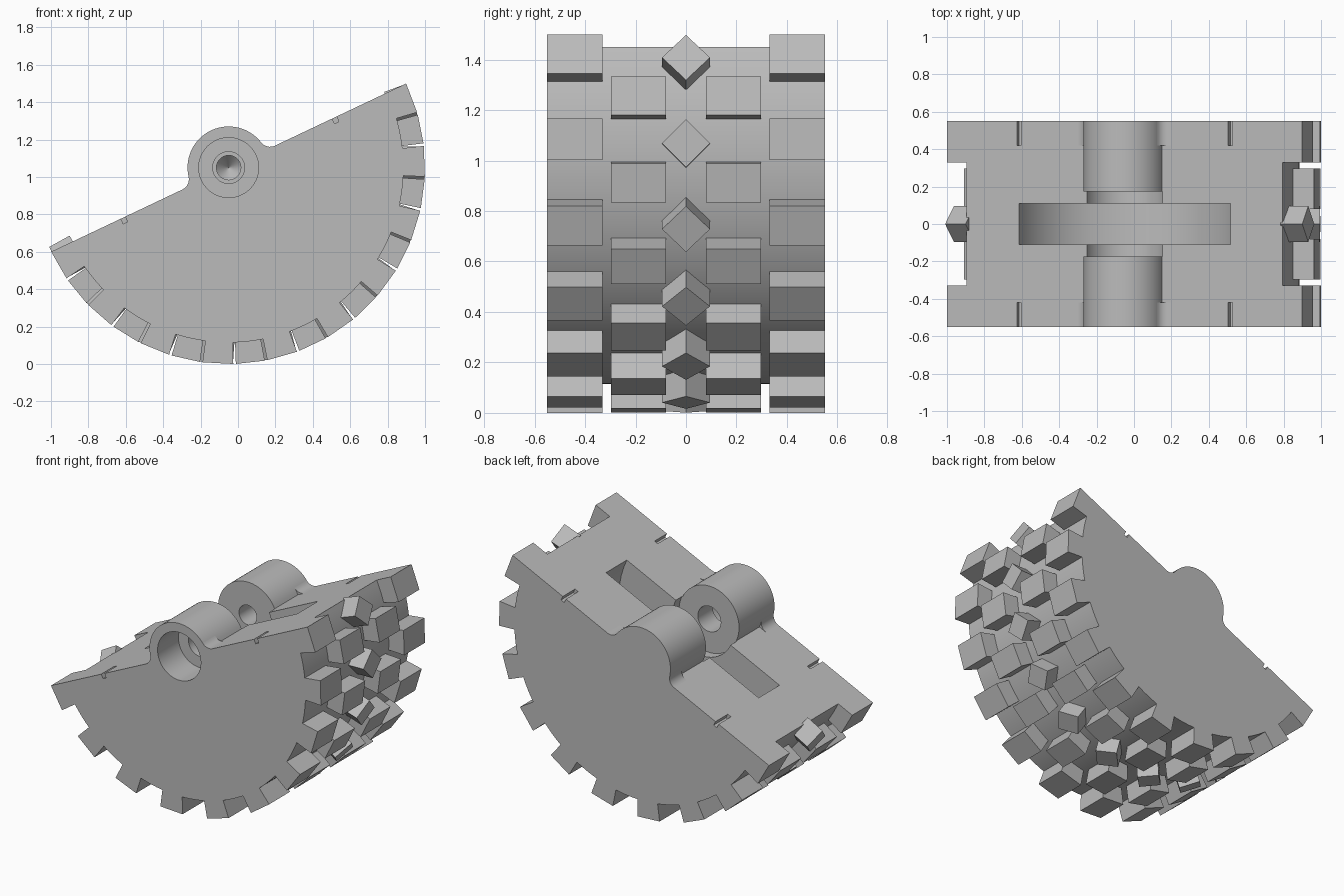
import bpy, bmesh
from math import sin, cos, radians, sqrt, atan2, pi
from mathutils import Matrix, Vector

if "Cube" in bpy.data.objects:
    bpy.data.objects.remove(bpy.data.objects["Cube"])

HALF = 0.55        # half width of the wheel
BODY_R = 0.935     # tread base radius
TREAD_R = 1.05     # radius over the lugs
BOSS_R = 0.22      # axle boss radius
# wheel frame: the cut plane is local z = 0, the axle is local y
FRAME = Matrix.Translation((-0.05, 0, 1.05)) @ Matrix.Rotation(radians(-25.35), 4, 'Y')

grey = bpy.data.materials.new("plain grey")
grey.use_nodes = True
grey.diffuse_color = (0.5, 0.5, 0.5, 1)
grey.node_tree.nodes["Principled BSDF"].inputs["Base Color"].default_value = (0.5, 0.5, 0.5, 1)


def arc(r, a0, a1, n, cx=0, cz=0):
    """Points on an arc, angles in degrees."""
    step = (a1 - a0) / n
    return [(cx + r * cos(radians(a0 + step * i)), cz + r * sin(radians(a0 + step * i)))
            for i in range(n + 1)]


def circle(r):
    return arc(r, 0, 360, 64)[:-1]


def loft(bm, bottom, top):
    """Closed solid between two matching loops of local points."""
    a = [bm.verts.new(FRAME @ Vector(p)) for p in bottom]
    b = [bm.verts.new(FRAME @ Vector(p)) for p in top]
    bm.faces.new(a)
    bm.faces.new(b[::-1])
    for i in range(len(a)):
        j = (i + 1) % len(a)
        bm.faces.new((a[i], b[i], b[j], a[j]))


def prism(bm, pts, y0, y1, taper=1.0):
    loft(bm, [(x, y0, z) for x, z in pts],
         [(x * taper, y1, z * taper) for x, z in pts])


def finish(name, bm):
    bmesh.ops.recalc_face_normals(bm, faces=bm.faces)
    mesh = bpy.data.meshes.new(name)
    bm.to_mesh(mesh)
    bm.free()
    mesh.materials.append(grey)
    ob = bpy.data.objects.new(name, mesh)
    bpy.context.collection.objects.link(ob)
    return ob


def activate(ob):
    bpy.ops.object.select_all(action='DESELECT')
    ob.select_set(True)
    bpy.context.view_layer.objects.active = ob


def cut(target, pts, y0, y1, taper=1.0):
    """Subtract a prism from the target."""
    bm = bmesh.new()
    prism(bm, pts, y0, y1, taper)
    tool = finish("cutter", bm)
    tool.hide_render = True
    mod = target.modifiers.new("cut", 'BOOLEAN')
    mod.operation = 'DIFFERENCE'
    mod.solver = 'EXACT'
    mod.object = tool
    activate(target)
    bpy.ops.object.modifier_apply(modifier=mod.name)
    bpy.data.objects.remove(tool)


# Half-wheel body with the axle boss in one profile
bm = bmesh.new()
prism(bm, arc(BODY_R, -180, 0, 96) + arc(BOSS_R, 0, 180, 32), -HALF, HALF)
body = finish("half_wheel_body", bm)

cut(body, circle(0.625), -0.11, 0.11)              # wide centre slot
cut(body, circle(BOSS_R + 0.004), -0.175, 0.175)   # clearance between bosses
cut(body, circle(0.16), -0.6, -0.33)               # counterbore in the front boss
cut(body, circle(0.085), -0.4, -0.1)               # through hole
cut(body, circle(0.065), 0.1, 0.34)                # blind hole in the back boss
cut(body, circle(0.065), 0.34, 0.41, 0.02)         # its conical end

# Small grooves in the cut face near both ends
for side in (-1, 1):
    x = side * 0.625
    groove = [(x - 0.013, 0.02), (x + 0.013, 0.02), (x + 0.013, -0.03), (x - 0.013, -0.03)]
    for y0, y1 in ((-0.6, -0.42), (0.42, 0.6)):
        cut(body, groove, y0, y1)
activate(body)
bpy.ops.object.shade_smooth_by_angle(angle=radians(30))

# Fillets where the boss ends meet the cut face
bm = bmesh.new()
f = 0.06
cx = sqrt((BOSS_R + f) ** 2 - f ** 2)
end = 180 + atan2(f, cx) * 180 / pi
fillet = [(0.2, -0.005), (cx, -0.005)] + arc(f, 270, end, 8, cx, f) + [(0.19, 0.04)]
for side in (-1, 1):
    for y0, y1 in ((-HALF, -0.42), (0.42, HALF)):
        prism(bm, [(side * x, z) for x, z in fillet], y0, y1)
fillets = finish("boss_fillets", bm)
activate(fillets)
bpy.ops.object.shade_smooth_by_angle(angle=radians(30))


# Tread lugs: two outer rows and two staggered inner rows
def lug_row(name, first, count, half_angle, y0, y1):
    bm = bmesh.new()
    for k in range(count):
        a = first - 19 * k
        pts = arc(0.92, a - half_angle, a + half_angle, 1)
        pts += arc(TREAD_R, a + half_angle, a - half_angle, 1)
        prism(bm, pts, y0, y1)
    finish(name, bm)


lug_row("front_outer_lugs", -4.5, 10, 4.5, -HALF, -0.33)
lug_row("back_outer_lugs", -4.5, 10, 4.5, 0.33, HALF)
lug_row("front_inner_lugs", -14, 9, 4.25, -0.297, -0.08)
lug_row("back_inner_lugs", -14, 9, 4.25, 0.08, 0.297)

# Diamond lugs along the middle
bm = bmesh.new()
d = 0.095
for k in range(10):
    a = radians(-5.3 - 19 * k)

    def ring(r):
        return [(r * cos(a) - t * sin(a), y, r * sin(a) + t * cos(a))
                for y, t in ((d, 0), (0, d), (-d, 0), (0, -d))]

    loft(bm, ring(0.92), ring(1.045))
finish("centre_diamond_lugs", bm)
